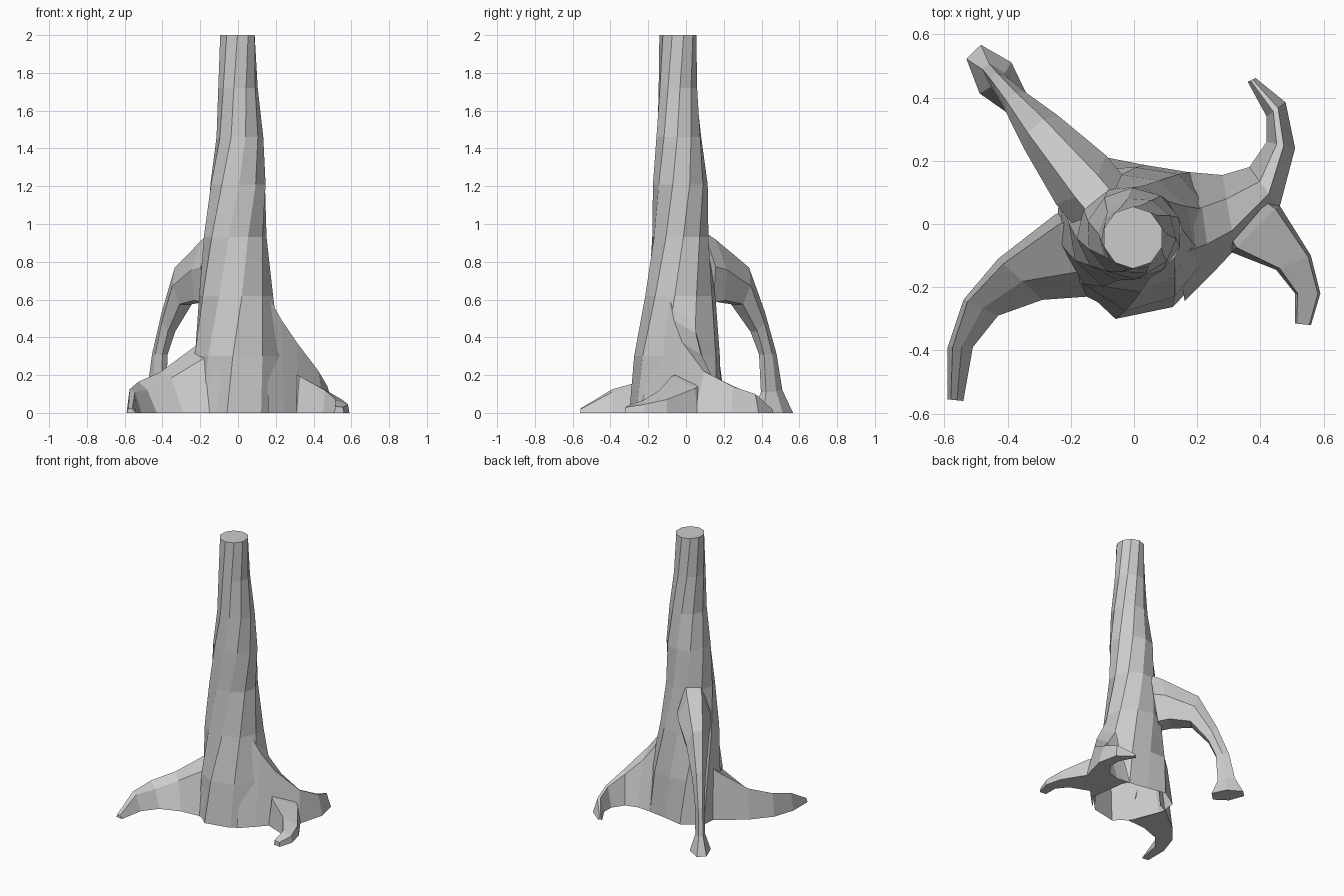
import bpy, bmesh
from math import sin, cos, radians

cube = bpy.data.objects.get("Cube")
if cube:
    bpy.data.objects.remove(cube, do_unlink=True)

bark = bpy.data.materials.new("grey_bark")
bark.use_nodes = True
grey = (0.6, 0.6, 0.6, 1)
bark.diffuse_color = grey
bark.node_tree.nodes["Principled BSDF"].inputs["Base Color"].default_value = grey


def loft(name, rings, open_start=True):
    """Skin a list of equal-length rings, close the far end, and optionally the start."""
    bm = bmesh.new()
    loops = [[bm.verts.new(p) for p in ring] for ring in rings]
    n = len(loops[0])
    for a, b in zip(loops, loops[1:]):
        for i in range(n):
            j = (i + 1) % n
            bm.faces.new((a[i], a[j], b[j], b[i]))
    bm.faces.new(loops[-1])
    start = bm.faces.new(loops[0])
    bmesh.ops.recalc_face_normals(bm, faces=bm.faces)
    # The hollow under the trunk stays open
    extra = [f for f in bm.faces if f.normal.z < -.9
             and f.calc_center_median().length < .22]
    if open_start and start not in extra:
        extra.append(start)
    bmesh.ops.delete(bm, geom=extra, context='FACES_ONLY')
    mesh = bpy.data.meshes.new(name)
    bm.to_mesh(mesh)
    bm.free()
    mesh.materials.append(bark)
    obj = bpy.data.objects.new(name, mesh)
    bpy.context.collection.objects.link(obj)
    return obj


def ground_root(name, stations):
    """Each station: outer foot, inner foot, then (fraction across, height) of two ridges."""
    rings = []
    for (ox, oy), (ix, iy), *ridges in stations:
        def across(t, z):
            return (ox + (ix - ox) * t, oy + (iy - oy) * t, z)
        rings.append([across(0, 0)] + [across(*r) for r in ridges] + [across(1, 0)])
    return loft(name, rings)


# Trunk: irregular open base blending into twisted, tapering rings
base_radii = [.28, .24, .19, .235, .265, .25, .26, .306, .29, .28]
sides = len(base_radii)


def oval(z, cx, cy, rx, ry, phase):
    angles = [radians(phase + 360 / sides * i) for i in range(sides)]
    return [(cx + rx * cos(a), cy + ry * sin(a), z) for a in angles]


base = [(r * cos(a), r * sin(a), 0) for r, a in
        ((r, radians(7 + 36 * i)) for i, r in enumerate(base_radii))]
upper = [oval(*s) for s in (
    (.62, -.01, -.03, .198, .188, 27),
    (.93, -.015, -.03, .167, .152, 42),
    (1.21, 0, -.03, .152, .145, 56),
    (1.46, .01, -.038, .124, .122, 68),
    (1.72, 0, -.043, .105, .104, 78),
    (2, -.003, -.043, .096, .098, 90))]
middle = [((p[0] * .6 + q[0] * .4) * 1.03, (p[1] * .6 + q[1] * .4) * 1.03, .3)
          for p, q in zip(base, upper[0])]
loft("trunk", [base, middle] + upper)

# Low root curling toward the front on the right
ground_root("front_right_root", [
    ((-.18, .06), (-.09, -.26), (.12, .39), (.85, .335)),
    ((-.25, .03), (-.15, -.23), (.12, .345), (.7, .29)),
    ((-.43, -.11), (-.29, -.24), (.12, .215), (.55, .185)),
    ((-.54, -.24), (-.43, -.29), (.12, .165), (.55, .12)),
    ((-.59, -.39), (-.51, -.39), (.2, .125), (.55, .11)),
    ((-.59, -.555), (-.54, -.56), (.2, .025), (.6, .02))])

# Large left root rising up the trunk and curling backward
ground_root("left_root", [
    ((.16, -.245), (.11, .17), (.36, .65), (.63, .63)),
    ((.245, -.16), (.2, .162), (.3, .49), (.66, .42)),
    ((.32, -.08), (.28, .155), (.25, .375), (.68, .31)),
    ((.46, .05), (.365, .18), (.35, .22), (.65, .2)),
    ((.51, .24), (.42, .26), (.4, .14), (.65, .14)),
    ((.48, .385), (.42, .34), (.4, .1), (.65, .1)),
    ((.385, .462), (.36, .45), (.4, .02), (.65, .02))])

# Forward fork of the left root
ground_root("left_root_fork", [
    ((.43, .08), (.3, -.07), (.08, .14), (.9, .2)),
    ((.46, .06), (.31, -.09), (.08, .13), (.9, .195)),
    ((.56, -.1), (.45, -.145), (.08, .07), (.9, .12)),
    ((.59, -.22), (.51, -.22), (.1, .045), (.9, .07)),
    ((.56, -.32), (.51, -.315), (.1, .03), (.9, .035))])

# Arched root leaving the trunk high at the back right and flaring at its foot
arch = []
for st, zt, sb, zb, w in (
        (.06, .96, .1, .585, .11),
        (.12, .92, .16, .595, .11),
        (.31, .77, .27, .575, .075),
        (.405, .53, .36, .43, .045),
        (.47, .31, .4, .31, .032),
        (.5, .12, .41, .11, .032),
        (.545, 0, .38, 0, .07)):
    mid = ((st + sb) / 2, (zt + zb) / 2)
    ring = [((st, zt), -.45), ((st, zt), .45), (mid, 1),
            ((sb, zb), .6), ((sb, zb), -.6), (mid, -1)]
    arch.append([(-.05 - .84 * s + .72 * w * k, s + .7 * w * k, z)
                 for (s, z), k in ring])
loft("back_right_arched_root", arch, open_start=False)
